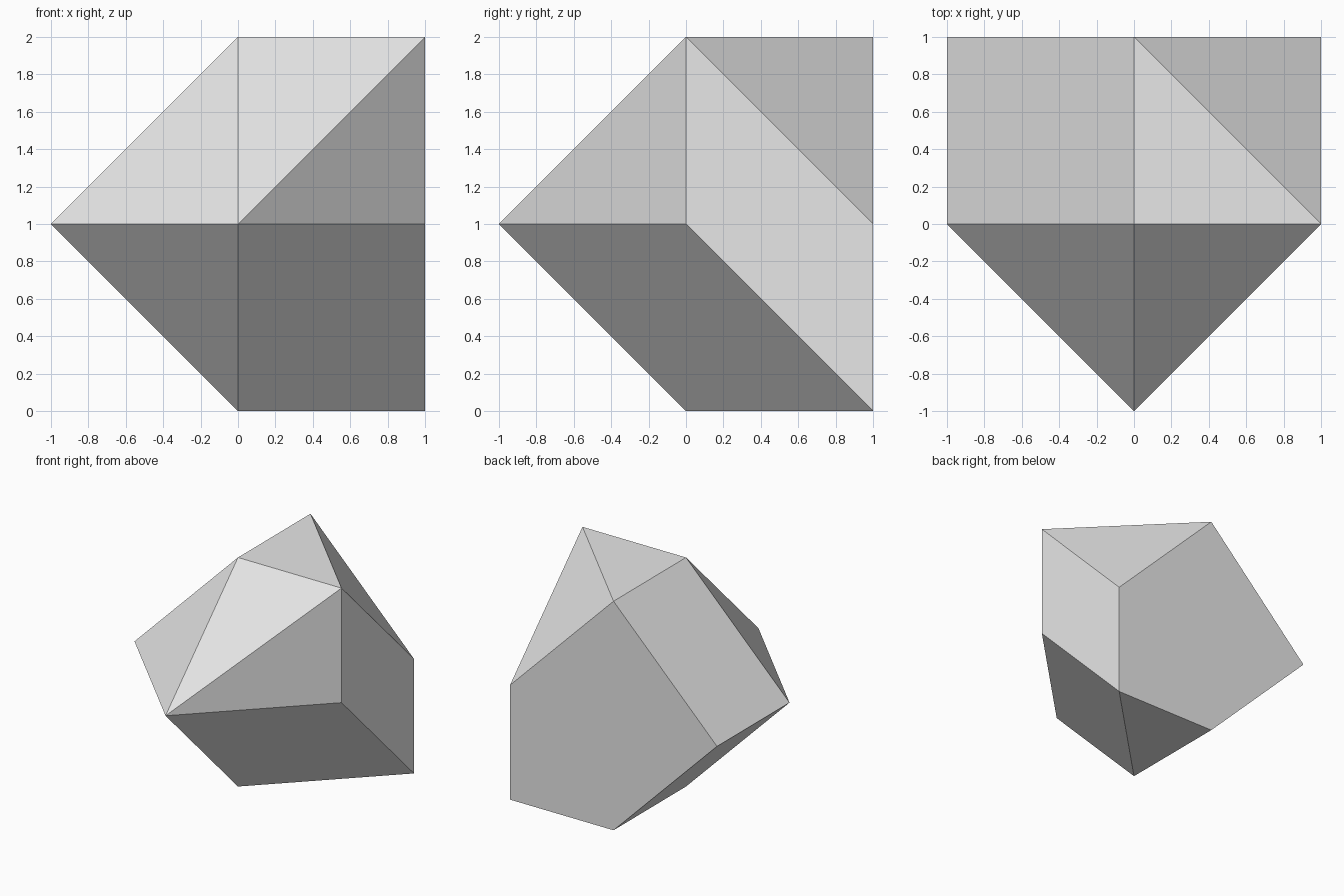
import bpy
import bmesh
from math import radians
from mathutils import Vector

cube = bpy.data.objects.get("Cube")
if cube:
    bpy.data.objects.remove(cube, do_unlink=True)

# Plain grey material
grey = bpy.data.materials.new("light_grey")
grey.use_nodes = True
grey.diffuse_color = (0.8, 0.8, 0.8, 1)
bsdf = next(n for n in grey.node_tree.nodes if n.type == "BSDF_PRINCIPLED")
bsdf.inputs["Base Color"].default_value = grey.diffuse_color

# Corners of the convex solid, grouped by level
levels = {
    0: [(0, 0), (1, 1), (0, 1)],
    1: [(0, -1), (1, 0), (1, 1), (-1, 1), (-1, 0)],
    2: [(0, 0), (1, 0), (0, 1)],
}

# Wrap the corners in a hull and merge coplanar triangles into flat facets
bm = bmesh.new()
for z, corners in levels.items():
    for x, y in corners:
        bm.verts.new(Vector((x, y, z)))
bmesh.ops.convex_hull(bm, input=bm.verts[:])
bmesh.ops.dissolve_limit(bm, angle_limit=radians(1),
                         verts=bm.verts[:], edges=bm.edges[:])
bmesh.ops.recalc_face_normals(bm, faces=bm.faces[:])

mesh = bpy.data.meshes.new("faceted_solid")
bm.to_mesh(mesh)
bm.free()
mesh.materials.append(grey)
solid = bpy.data.objects.new("faceted_solid", mesh)
bpy.context.collection.objects.link(solid)
